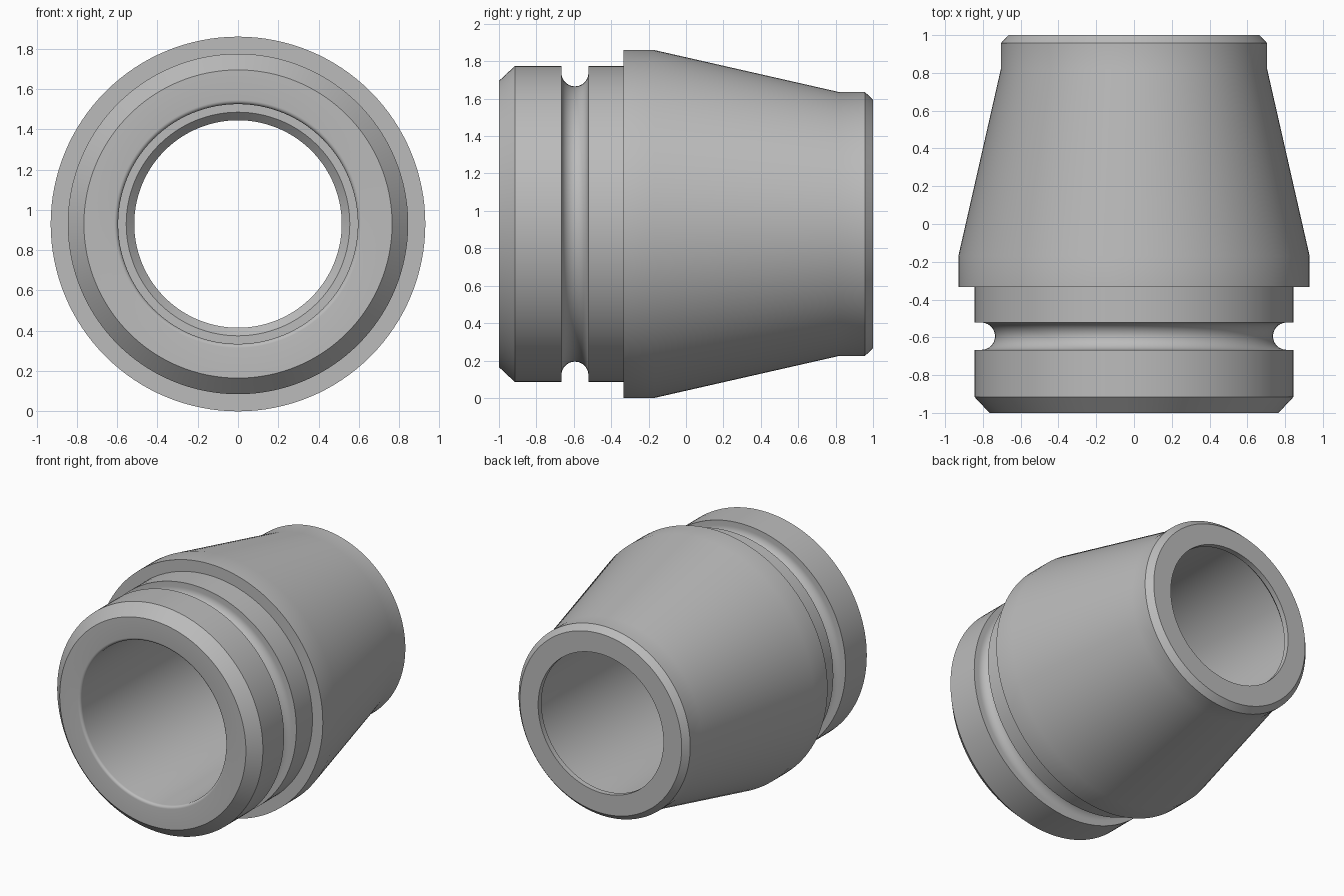
import bpy, bmesh, math
from mathutils import Matrix, Vector

cube = bpy.data.objects.get("Cube")
if cube:
    bpy.data.objects.remove(cube, do_unlink=True)

AXIS_Z = 0.93
SEGMENTS = 128

steel = bpy.data.materials.new("plain grey")
steel.use_nodes = True
GREY = (0.5, 0.5, 0.5, 1)
steel.diffuse_color = GREY
steel.node_tree.nodes["Principled BSDF"].inputs["Base Color"].default_value = GREY


def arc(y, r, radius, start, end, steps):
    """Points (y, r) on an arc, angles in degrees."""
    angles = [math.radians(start + (end - start) * i / steps) for i in range(steps + 1)]
    return [(y + radius * math.cos(a), r + radius * math.sin(a)) for a in angles]


def lathe(name, profile):
    """Spin a closed (y, radius) profile around the y axis."""
    bm = bmesh.new()
    verts = [bm.verts.new((0, y, r)) for y, r in profile]
    edges = [bm.edges.new((a, b)) for a, b in zip(verts, verts[1:] + verts[:1])]
    bmesh.ops.spin(bm, geom=verts + edges, cent=(0, 0, 0), axis=(0, 1, 0),
                   angle=math.tau, steps=SEGMENTS, use_duplicate=False)
    bmesh.ops.remove_doubles(bm, verts=bm.verts, dist=0.0005)
    bmesh.ops.recalc_face_normals(bm, faces=bm.faces)
    bmesh.ops.transform(bm, matrix=Matrix.Translation(Vector((0, 0, AXIS_Z))), verts=bm.verts)
    mesh = bpy.data.meshes.new(name)
    bm.to_mesh(mesh)
    bm.free()
    mesh.materials.append(steel)
    obj = bpy.data.objects.new(name, mesh)
    bpy.context.collection.objects.link(obj)
    bpy.ops.object.select_all(action="DESELECT")
    obj.select_set(True)
    bpy.context.view_layer.objects.active = obj
    bpy.ops.object.shade_smooth_by_angle(angle=math.radians(25))
    return obj


# Front collar with chamfered rim and round-bottomed groove
collar = [(-1, 0.765), (-0.915, 0.845), (-0.666, 0.845)]
groove = arc(-0.594, 0.808, 0.072, 180, 360, 20)
# Shoulder, taper and chamfered nose
taper = [(-0.522, 0.845), (-0.333, 0.845), (-0.333, 0.93), (-0.17, 0.93),
         (0.82, 0.705), (0.957, 0.705), (1, 0.665)]
# Bore: narrow lip at the back, chamfer, step, then wide bore to a rounded mouth
bore = [(1, 0.515), (0.96, 0.515), (0.92, 0.555), (0.92, 0.595)]
mouth = arc(-0.98, 0.615, 0.02, 270, 180, 5)

lathe("tapered_sleeve", collar + groove + taper + bore + mouth)
